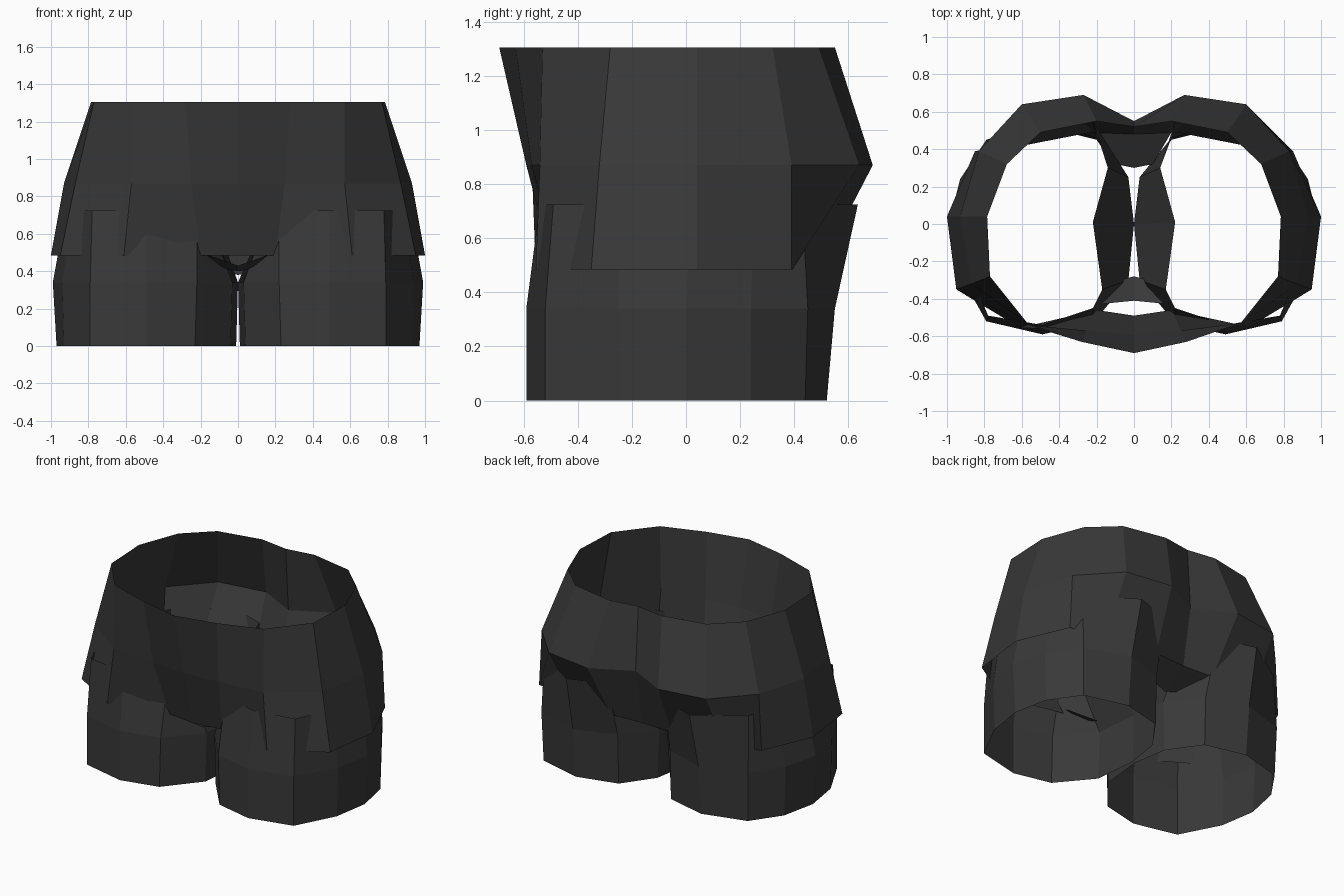
import bpy
import bmesh

# Remove the default object
default_cube = bpy.data.objects.get("Cube")
if default_cube:
    bpy.data.objects.remove(default_cube, do_unlink=True)

# One dark cloth colour
cloth = bpy.data.materials.new("charcoal_cloth")
cloth.use_nodes = True
charcoal = (0.04, 0.04, 0.04, 1)
cloth.diffuse_color = charcoal
shader = cloth.node_tree.nodes["Principled BSDF"]
shader.inputs["Base Color"].default_value = charcoal
shader.inputs["Roughness"].default_value = 0.9


def finish(bm, name):
    """Turn a bmesh into a flat shaded object of the cloth colour."""
    mesh = bpy.data.meshes.new(name)
    bm.to_mesh(mesh)
    bm.free()
    mesh.materials.append(cloth)
    obj = bpy.data.objects.new(name, mesh)
    bpy.context.collection.objects.link(obj)
    return obj


def loft(name, rings, heights):
    """Open tube: each ring lists (x, y) points counter-clockwise, top first."""
    bm = bmesh.new()
    loops = []
    for ring, z in zip(rings, heights):
        loops.append([bm.verts.new((x, y, z)) for x, y in ring])
    for upper, lower in zip(loops, loops[1:]):
        count = len(upper)
        for i in range(count):
            j = (i + 1) % count
            bm.faces.new((lower[i], lower[j], upper[j], upper[i]))
    return finish(bm, name)


def mirrored_ring(half):
    """Complete a half ring that starts and ends on the centre line."""
    return half + [(-x, y) for x, y in reversed(half[1:-1])]


def flipped(ring):
    """Mirror a closed ring across x, keeping its winding."""
    return [(-x, y) for x, y in reversed(ring)]


# Hip shell: waist opening, fullest line and hem, from front centre to back centre
waist = [(0, -.69), (.28, -.63), (.57, -.53), (.77, -.28), (.785, .04),
         (.68, .32), (.5, .49), (.2, .55), (0, .52)]
seat = [(0, -.59), (.25, -.57), (.57, -.54), (.87, -.32), (.93, .04),
        (.83, .39), (.6, .64), (.27, .69), (0, .55)]
hem = [(0, -.49), (.2, -.46), (.61, -.555), (.95, -.35), (1, .04),
       (.85, .39), (.59, .42), (.23, .49), (0, .48)]
loft("hip_shell", [mirrored_ring(r) for r in (waist, seat, hem)],
     (1.305, .87, .485))

# Leg tubes: top, middle and cuff, from the front round the outside
leg_top = [(.49, -.54), (.78, -.49), (.88, -.25), (.92, .02), (.84, .25),
           (.78, .43), (.47, .635), (.22, .55), (.14, .3), (.22, .01),
           (.17, -.35), (.22, -.45)]
leg_mid = [(.49, -.59), (.79, -.52), (.94, -.25), (.99, 0), (.93, .24),
           (.79, .45), (.48, .55), (.2, .46), (.03, .25), (0, 0),
           (.03, -.3), (.22, -.53)]
cuff = [(.49, -.59), (.79, -.52), (.93, -.25), (.97, 0), (.92, .24),
        (.78, .44), (.48, .52), (.2, .45), (.05, .24), (.01, 0),
        (.04, -.3), (.23, -.53)]
leg_rings = [leg_top, leg_mid, cuff]
leg_heights = (.725, .34, 0)
loft("left_leg", leg_rings, leg_heights)
loft("right_leg", [flipped(r) for r in leg_rings], leg_heights)


def gusset(name, outer, centre_outer, centre_inner, inner):
    """Small folded crotch piece, mirrored about the centre line."""
    bm = bmesh.new()
    middle = [bm.verts.new(p) for p in (centre_outer, centre_inner)]
    for side in (1, -1):
        edge = [bm.verts.new((side * x, y, z)) for x, y, z in (inner, outer)]
        bm.faces.new(middle + edge)
    bmesh.ops.recalc_face_normals(bm, faces=bm.faces)
    return finish(bm, name)


# Crotch pieces joining the legs at front and back
gusset("front_gusset", (.2, -.43, .5), (0, -.41, .43),
       (0, -.28, .4), (.12, -.31, .42))
gusset("back_gusset", (.2, .49, .485), (0, .48, .485),
       (0, .3, .38), (.1, .32, .4))
